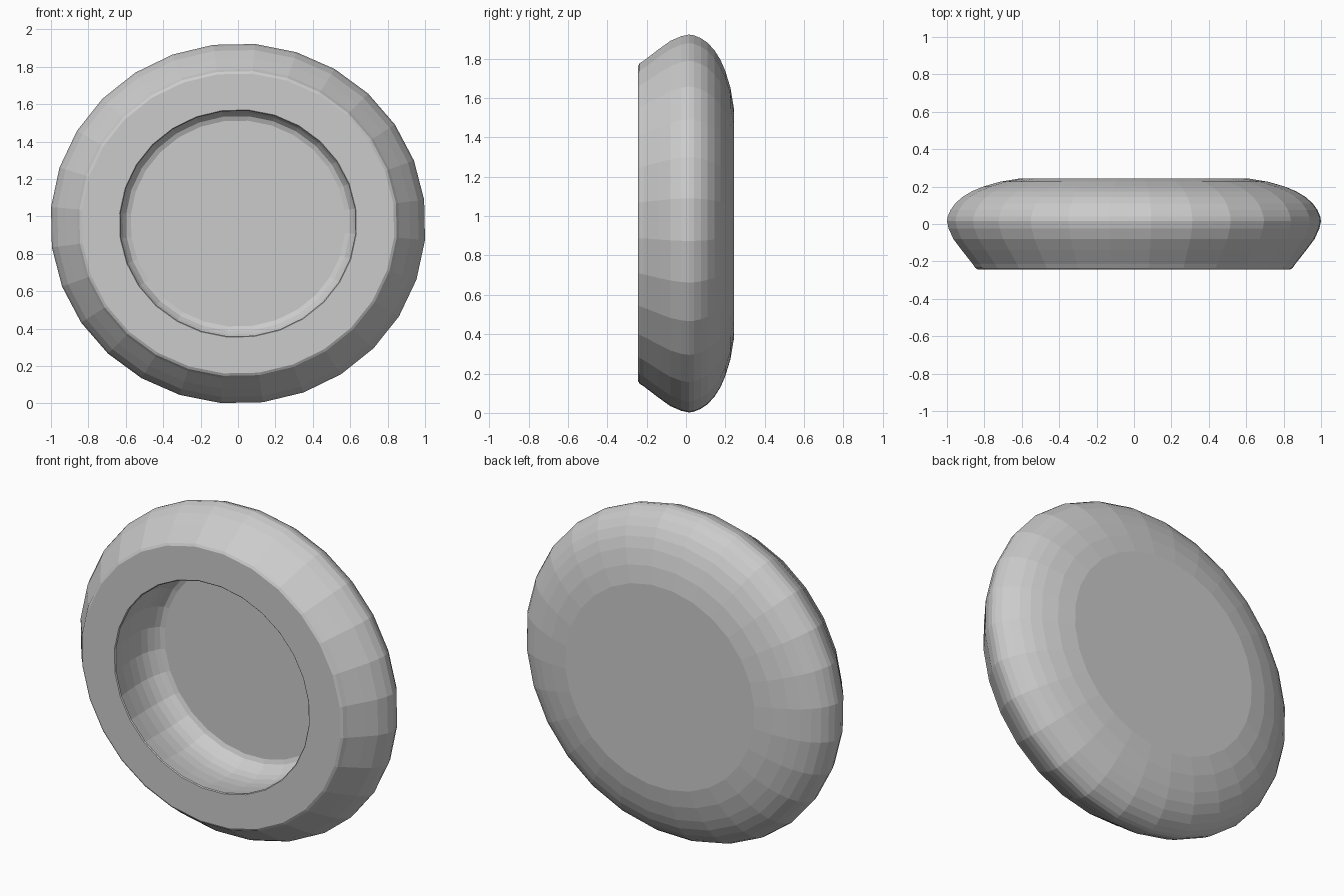
import bpy, bmesh
from math import sin, cos, radians, tau

if "Cube" in bpy.data.objects:
    bpy.data.objects.remove(bpy.data.objects["Cube"])

SIDES = 28
PHASE = radians(7.6)
SQUASH = 0.96      # the disc is slightly shorter than it is wide
CENTRE_Z = 0.962

# Cross-section as (radius, y): back panel, rounded rim, front lip, hollow
profile = [
    (0.615, 0.243), (0.72, 0.226), (0.81, 0.20), (0.87, 0.175), (0.92, 0.145),
    (0.96, 0.11), (0.985, 0.075), (1.00, 0.04), (1.004, 0.015),
    (0.995, -0.025), (0.97, -0.08), (0.925, -0.14), (0.865, -0.215),
    (0.852, -0.235), (0.838, -0.243),
    (0.635, -0.243), (0.63, -0.238),
    (0.645, -0.16), (0.655, -0.08), (0.657, -0.02), (0.652, 0.03),
    (0.64, 0.07), (0.62, 0.105), (0.60, 0.13), (0.575, 0.14),
]

bm = bmesh.new()
rings = []
for r, y in profile:
    ring = []
    for i in range(SIDES):
        a = PHASE + tau * i / SIDES
        ring.append(bm.verts.new((r * cos(a), y, CENTRE_Z + SQUASH * r * sin(a))))
    rings.append(ring)

# Walls between neighbouring rings
for a, b in zip(rings, rings[1:]):
    for i in range(SIDES):
        j = (i + 1) % SIDES
        bm.faces.new((a[i], a[j], b[j], b[i]))

# Flat back panel and recessed floor
bm.faces.new(rings[0])
bm.faces.new(rings[-1])
bmesh.ops.recalc_face_normals(bm, faces=bm.faces)

mesh = bpy.data.meshes.new("hollow_disc")
bm.to_mesh(mesh)
bm.free()
disc = bpy.data.objects.new("hollow_disc", mesh)
bpy.context.collection.objects.link(disc)
